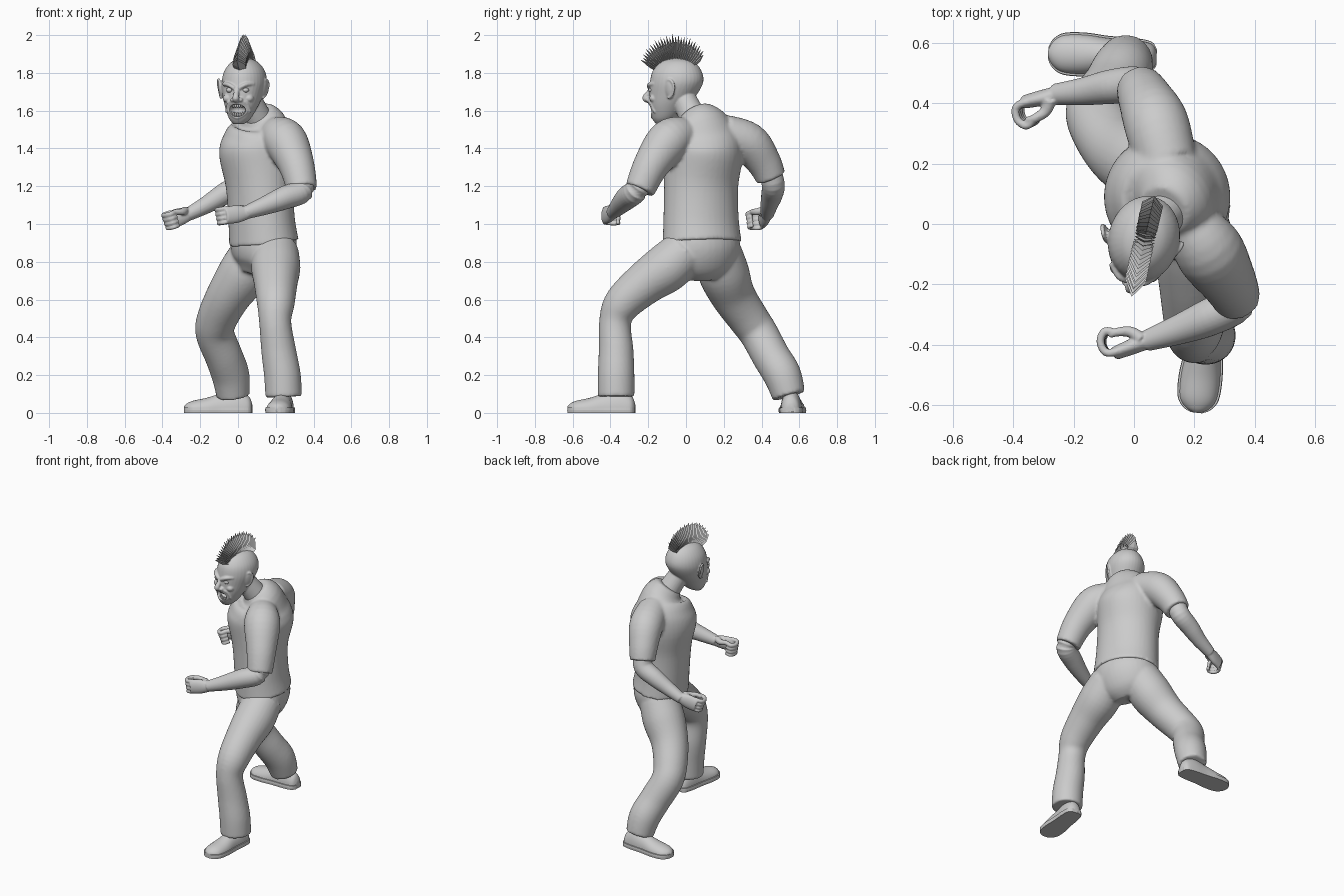
import bpy, bmesh, math
from mathutils import Vector, Matrix

if "Cube" in bpy.data.objects:
    bpy.data.objects.remove(bpy.data.objects["Cube"])

TURN = (0.4, -0.9, 0)                      # shoulder line of the twisted torso
ANG = -0.222                               # head turn
HEAD = Matrix.Translation((0.025, -0.05, 0)) @ Matrix.Rotation(ANG, 4, 'Z')
SIDE = (math.cos(ANG), math.sin(ANG), 0)


def hp(l, f, z):
    """Head space: left, forward, height."""
    return HEAD @ Vector((l, -f, z))


def spline(pts, n):
    """Catmull-Rom through points that carry their radii."""
    P = [pts[0]] + pts + [pts[-1]]
    out = []
    for i in range(len(pts) - 1):
        a, b, c, d = P[i:i + 4]
        for k in range(n):
            t = k / n
            out.append([0.5 * (2*q + (r-p)*t + (2*p-5*q+4*r-s)*t*t + (3*q-p-3*r+s)*t**3)
                        for p, q, r, s in zip(a, b, c, d)])
    return out + [list(pts[-1])]


def tube(bm, pts, side=(1, 0, 0), seg=28, n=5, flat=False, zmin=None, zmax=None):
    """Loft elliptical rings along a smooth path; each point is x, y, z, ra[, rb]."""
    S = spline([tuple(p) if len(p) == 5 else tuple(p) + (p[3],) for p in pts], n)
    rings = []
    for i, s in enumerate(S):
        t = Vector(S[min(i+1, len(S)-1)][:3]) - Vector(S[max(i-1, 0)][:3])
        t = Vector((0, 0, 1)) if flat else t.normalized()
        u = Vector(side)
        u = (u - t * t.dot(u)).normalized()
        v = t.cross(u)
        ring = []
        for k in range(seg):
            a = 2 * math.pi * k / seg
            co = Vector(s[:3]) + u * s[3] * math.cos(a) + v * s[4] * math.sin(a)
            if zmin is not None:
                co.z = max(co.z, zmin)
            if zmax is not None:
                co.z = min(co.z, zmax)
            ring.append(bm.verts.new(co))
        rings.append(ring)
    for A, B in zip(rings, rings[1:]):
        for k in range(seg):
            j = (k + 1) % seg
            bm.faces.new((A[k], A[j], B[j], B[k]))
    bm.faces.new(rings[0][::-1])
    bm.faces.new(rings[-1])


def ball(bm, co, r, rot=None):
    m = Matrix.Translation(co) @ (rot or Matrix.Rotation(ANG, 4, 'Z')) @ Matrix.Diagonal((*r, 1))
    bmesh.ops.create_uvsphere(bm, u_segments=20, v_segments=12, radius=1, matrix=m)


def finish(name, bm, voxel=0, smooth=4, shade=True):
    """Make the object; a voxel size fuses its overlapping volumes."""
    bmesh.ops.recalc_face_normals(bm, faces=bm.faces[:])
    me = bpy.data.meshes.new(name)
    bm.to_mesh(me)
    bm.free()
    for p in me.polygons:
        p.use_smooth = shade
    ob = bpy.data.objects.new(name, me)
    bpy.context.collection.objects.link(ob)
    if voxel:
        r = ob.modifiers.new("fuse", 'REMESH')
        r.mode, r.voxel_size, r.use_smooth_shade = 'VOXEL', voxel, True
        s = ob.modifiers.new("soften", 'SMOOTH')
        s.factor, s.iterations = 0.5, smooth
    return ob


# Shirt: torso and two short sleeves
bm = bmesh.new()
tube(bm, [(.137, .085, .9, .215, .178), (.125, .08, 1.02, .205, .17), (.115, .08, 1.2, .2, .175),
          (.11, .09, 1.37, .21, .21), (.115, .085, 1.46, .2, .185), (.122, .072, 1.535, .15, .135),
          (.1, .045, 1.59, .085, .085)], TURN, 40)
tube(bm, [(.19, 0, 1.48, .09), (.25, -.09, 1.44, .115), (.31, -.185, 1.31, .095), (.34, -.245, 1.18, .08)])
tube(bm, [(.11, .2, 1.48, .1), (.075, .33, 1.43, .108), (.04, .41, 1.33, .092), (.02, .45, 1.245, .08)])
finish("shirt", bm, .01)

# Trousers: pelvis and two bent legs
bm = bmesh.new()
tube(bm, [(.135, .085, .97, .19, .155), (.135, .085, .88, .208, .17), (.12, .09, .79, .19, .145),
          (.1, .09, .725, .11, .09)], TURN, 36)
tube(bm, [(.2, 0, .86, .12), (.2, -.1, .77, .13), (.2, -.22, .685, .115), (.2, -.335, .58, .1),
          (.197, -.375, .48, .085), (.215, -.37, .33, .092), (.235, -.37, .2, .097), (.242, -.37, .085, .097)])
tube(bm, [(.09, .17, .85, .125), (.03, .2, .74, .135), (-.05, .25, .62, .118), (-.11, .33, .5, .107),
          (-.122, .385, .42, .102), (-.075, .45, .3, .1), (-.04, .51, .2, .1), (-.025, .545, .09, .088)])
finish("trousers", bm, .01)

# Shoes: upper and flat sole
SHOE = [(0, .02, .05), (.02, .045, .09), (.08, .055, .12), (.16, .058, .105), (.24, .066, .08),
        (.31, .062, .065), (.345, .04, .05), (.36, .012, .035)]
for name, x, y, dx, dy in (("left", .25, -.27, -.12, -.99), ("right", .075, .553, -1, .04)):
    bm = bmesh.new()
    tube(bm, [(x+dx*t, y+dy*t, .02, w, h-.02) for t, w, h in SHOE], (-dy, dx, 0), zmin=.005)
    finish(name + "_shoe", bm)
    bm = bmesh.new()
    tube(bm, [(x+dx*t, y+dy*t, .014, w+.007, .06) for t, w, h in SHOE], (-dy, dx, 0), zmin=0, zmax=.028)
    finish(name + "_sole", bm).data.shade_flat()


# Arms with curled hands
def hand(bm, wrist, knuckle, curl):
    w, k, c = Vector(wrist), Vector(knuckle), Vector(curl).normalized()
    d = (k - w).normalized()
    c = (c - d * d.dot(c)).normalized()
    up = d.cross(c)
    up = up if up.z > 0 else -up
    tube(bm, [(*w, .034, .028), (*(w + (k-w)*.5), .047, .026), (*k, .045, .022)], up)
    for i in range(4):
        o = k + up * (.036 - .024 * i)
        r = .0135 - .001 * i
        path = [o - d*.02, o + d*.02 + c*.01, o + d*.026 + c*.05, o + c*.078, o - d*.03 + c*.062]
        tube(bm, [(*p, r) for p in path], up, 12, 4)
    b = w + up * .025
    path = [b + d*.02 + c*.01, b + d*.045 + c*.045, b + d*.085 + c*.06 + up*.012, b + d*.115 + c*.06 + up*.01]
    tube(bm, [(*p, r) for p, r in zip(path, (.022, .019, .015, .011))], up, 12, 4)


bm = bmesh.new()
tube(bm, [(.325, -.225, 1.24, .06), (.34, -.265, 1.175, .062), (.25, -.31, 1.14, .062),
          (.15, -.35, 1.1, .05), (.04, -.388, 1.06, .035)], (.3, .3, 1))
hand(bm, (.05, -.385, 1.06), (-.065, -.43, 1.045), (.2, 1, 0))
finish("left_arm", bm, .005, 3)
bm = bmesh.new()
tube(bm, [(.02, .44, 1.29, .06), (.005, .462, 1.21, .061), (-.08, .455, 1.155, .057),
          (-.17, .44, 1.1, .046), (-.265, .43, 1.05, .035)], (0, 1, 0))
hand(bm, (-.255, .43, 1.055), (-.365, .405, 1.02), (0, -1, -.1))
finish("right_arm", bm, .005, 3)

# Head: skull, jaw, neck and facial features fused together
bm = bmesh.new()
tube(bm, [(.004, -.13, 1.53, .03, .028), (.01, -.115, 1.56, .058, .065), (.018, -.095, 1.62, .086, .098),
          (.025, -.07, 1.68, .106, .125), (.033, -.05, 1.75, .118, .142), (.035, -.047, 1.81, .106, .13),
          (.035, -.045, 1.858, .068, .088), (.035, -.045, 1.882, .012, .015)], SIDE, 36, 6, flat=True)
tube(bm, [(.12, .055, 1.53, .075), (.07, 0, 1.64, .066), (.04, -.03, 1.72, .06)])
tube(bm, [(*hp(0, .13, 1.725), .012), (*hp(0, .15, 1.695), .014), (*hp(0, .168, 1.665), .018),
          (*hp(0, .14, 1.65), .012)], SIDE, 14)
for s in (-1, 1):
    ball(bm, hp(s*.02, .148, 1.657), (.014, .016, .012))                     # nostril
    ball(bm, hp(s*.058, .108, 1.665), (.026, .026, .022))                    # cheekbone
    tube(bm, [(*hp(s*a, f, z), .011) for a, f, z in
              ((.012, .144, 1.718), (.045, .138, 1.737), (.08, .1, 1.742))], (0, 0, 1), 12)   # brow
    tube(bm, [(*hp(s*a, f, z), .006) for a, f, z in
              ((.02, .148, 1.65), (.05, .13, 1.64), (.066, .105, 1.59))], (0, 0, 1), 10)      # smile fold
    tilt = Matrix.Rotation(ANG - s * .35, 4, 'Z') @ Matrix.Rotation(s * .18, 4, 'Y')
    ball(bm, hp(s*.118, .012, 1.712), (.011, .028, .05), tilt)               # ear
    tube(bm, [(*hp(s*a, f, z), .007) for a, f, z in
              ((.114, .03, 1.74), (.128, .012, 1.765), (.136, -.014, 1.74), (.126, -.008, 1.69),
               (.112, .02, 1.665))], (.3, .8, .5), 10)                       # ear rim
lips = []
for i in range(17):
    a = math.tau * i / 16
    l, z = .05 * math.cos(a), 1.6 + .037 * math.sin(a) + .012 * abs(math.cos(a))
    lips.append((*hp(l, .137 - 9*l*l + .2*(z-1.6), z), .008))
tube(bm, lips, (.3, 1, .1), 10, 3)
head = finish("head", bm, .005, 2)

# Mouth cavity cutter
bm = bmesh.new()
ball(bm, hp(0, .135, 1.602), (.045, .05, .033))
cutter = finish("mouth_cutter", bm)
cutter.hide_render = True
cut = head.modifiers.new("mouth", 'BOOLEAN')
cut.operation, cut.object = 'DIFFERENCE', cutter

# Teeth and eyes
bm = bmesh.new()
for i in range(-3, 4):
    l = i * .0115
    for z, s in ((1.626, -1), (1.578, 1)):
        ball(bm, hp(l, .122 - 9*l*l + .2*(z-1.6), z + 4*l*l), (.006, .006, .013))
finish("teeth", bm)
bm = bmesh.new()
for s in (-1, 1):
    ball(bm, hp(s*.043, .126, 1.709), (.019, .017, .014))
finish("eyes", bm)

# Mohawk: fan of thin pointed tufts along the crown
bm = bmesh.new()
N = 28
for i in range(N):
    t = i / (N - 1)
    a = math.radians(58 - 104 * t)                       # forward to back
    tip = .207 + .043 * math.sin(math.pi * min(1, t * .9 + .1)) ** .7 + .012 * t
    tip -= .008 * (i % 2)
    rad = Vector((0, -math.sin(a), math.cos(a)))
    fwd = Vector((0, -math.cos(a), -math.sin(a)))
    o = Vector((.01, -.003, 1.75))
    rows = []
    for r, w, d in ((.105, .03, .007), (.165, .036, .009)):
        rows.append([bm.verts.new(HEAD @ (o + rad*r + v)) for v in
                     (Vector((w, 0, 0)) - fwd*d, fwd*d, Vector((-w, 0, 0)) - fwd*d, -fwd*d*1.6)])
    top = bm.verts.new(HEAD @ (o + rad * tip))
    for k in range(4):
        j = (k + 1) % 4
        bm.faces.new((rows[0][k], rows[0][j], rows[1][j], rows[1][k]))
        bm.faces.new((rows[1][k], rows[1][j], top))
    bm.faces.new(rows[0][::-1])
finish("mohawk", bm, shade=False)
